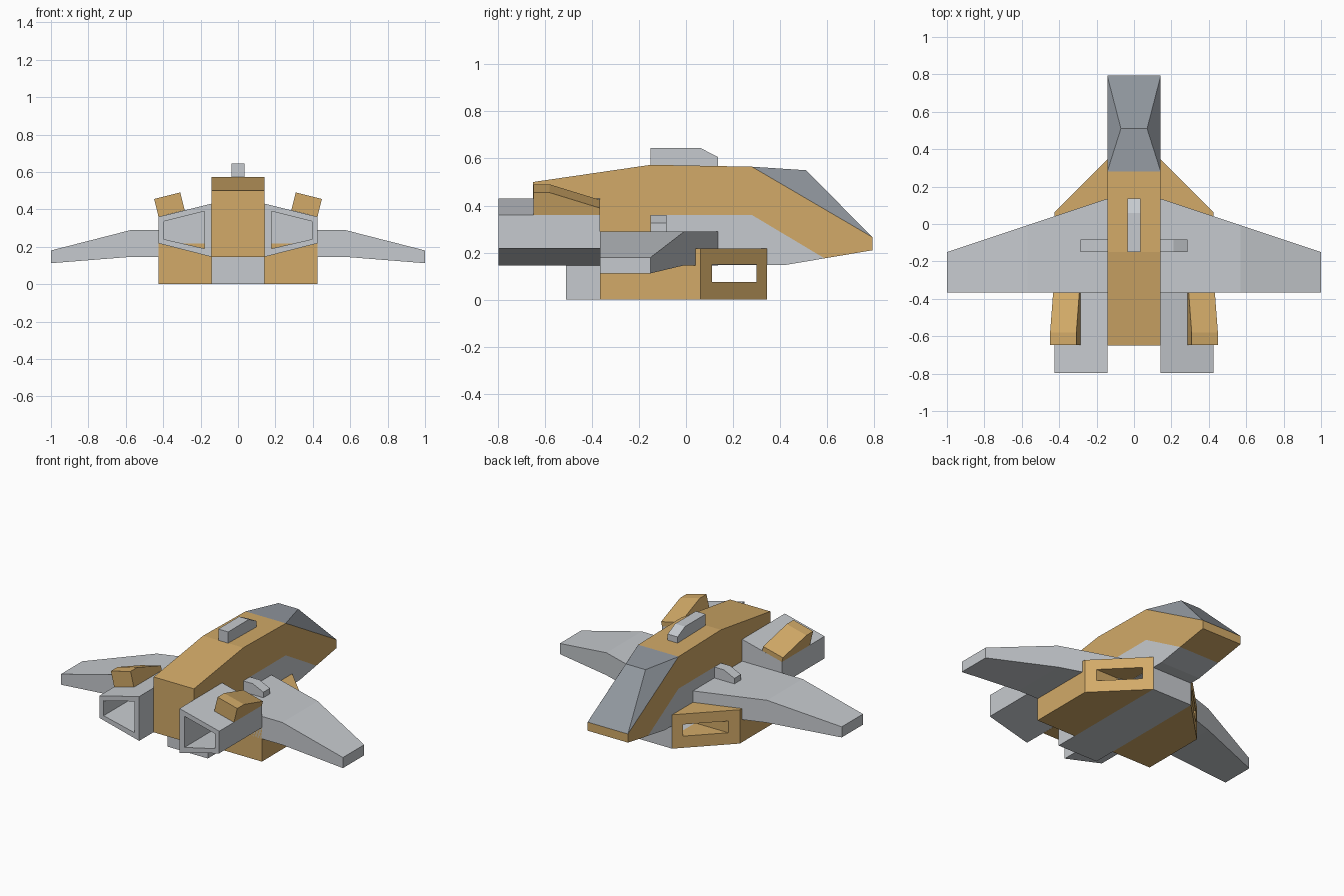
import bpy
import bmesh
from mathutils import Vector

if "Cube" in bpy.data.objects:
    bpy.data.objects.remove(bpy.data.objects["Cube"], do_unlink=True)


def material(name, rgb):
    mat = bpy.data.materials.new(name)
    mat.use_nodes = True
    mat.diffuse_color = (*rgb, 1)
    mat.node_tree.nodes["Principled BSDF"].inputs["Base Color"].default_value = (*rgb, 1)
    return mat


GOLD = material("gold paint", (0.645, 0.402, 0.138))
GRAY = material("light gray metal", (0.565, 0.59, 0.62))
GLASS = material("slate canopy", (0.288, 0.316, 0.35))
HALF = 0.143    # half width of the central body
REAR = -0.365   # rear edge of wings and pods


def finish(bm, name, mats, mirror=False):
    bmesh.ops.recalc_face_normals(bm, faces=bm.faces)
    mesh = bpy.data.meshes.new(name)
    bm.to_mesh(mesh)
    bm.free()
    for mat in mats:
        mesh.materials.append(mat)
    obj = bpy.data.objects.new(name, mesh)
    bpy.context.collection.objects.link(obj)
    if mirror:
        obj.modifiers.new("mirror", "MIRROR").use_mirror_merge = False
    return obj


def place(axis, p, t):
    """Point of a 2D profile, moved by t along the given axis."""
    if axis == "x":
        return (t, p[0], p[1])
    if axis == "y":
        return (p[0], t, p[1])
    return (p[0], p[1], t)


def prism_mesh(axis, profile, start, end):
    bm = bmesh.new()
    a, b = [[bm.verts.new(place(axis, p, t)) for p in profile] for t in (start, end)]
    bm.faces.new(a)
    bm.faces.new(b)
    for i in range(len(a)):
        j = (i + 1) % len(a)
        bm.faces.new((a[i], a[j], b[j], b[i]))
    return bm


def prism(name, mat, axis, profile, start, end, mirror=False):
    return finish(prism_mesh(axis, profile, start, end), name, [mat], mirror)


def hull(name, mat, points, mirror=False):
    bm = bmesh.new()
    for p in points:
        bm.verts.new(p)
    bmesh.ops.convex_hull(bm, input=bm.verts)
    bmesh.ops.dissolve_limit(bm, angle_limit=0.01, verts=bm.verts, edges=bm.edges)
    return finish(bm, name, [mat], mirror)


# Fuselage: side profile, cut along the paint border so the belly is gray
side = [(-0.65, 0.145), (-0.65, 0.5), (-0.15, 0.573), (0.28, 0.565),
        (0.793, 0.265), (0.793, 0.21), (0.42, 0.147)]
bm = prism_mesh("x", side, -HALF, HALF)
knee, chin = Vector((0, 0.28, 0.36)), Vector((0, 0.59, 0.175))
slope = Vector((0, knee.z - chin.z, chin.y - knee.y))
borders = [(knee, Vector((0, 0, 1))), (knee, slope), (Vector((0, -0.15, 0)), Vector((0, -1, 0)))]
for point, normal in borders:
    bmesh.ops.bisect_plane(bm, geom=bm.verts[:] + bm.edges[:] + bm.faces[:],
                           plane_co=point, plane_no=normal)
for face in bm.faces:
    mid = face.calc_center_median()
    face.material_index = int(all((mid - p).dot(n) < 0 for p, n in borders))
finish(bm, "fuselage", [GOLD, GRAY])

# Faceted canopy over the sloping nose
hull("canopy", GLASS, [(s * x, y, z) for s in (-1, 1) for x, y, z in
                       [(HALF, 0.28, 0.565), (HALF, 0.793, 0.265), (0.07, 0.51, 0.55)]])

# Dorsal block
prism("dorsal_block", GRAY, "x", [(-0.15, 0.56), (-0.15, 0.645), (0.06, 0.645),
                                  (0.135, 0.607), (0.135, 0.56)], -0.035, 0.035)

# Lower keel and side pods, pierced by a duct between the angled intakes
keel = prism("keel", GRAY, "x", [(-0.51, 0), (-0.51, 0.146), (0.345, 0.146), (0.345, 0)],
             -HALF, HALF)
pods = prism("intake_pods", GOLD, "z", [(HALF, REAR), (0.425, REAR), (0.425, 0.062),
                                        (HALF, 0.345)], 0, 0.217, True)
duct = prism("duct_cutter", GRAY, "z", [(0.44, 0.11), (0.25, 0.30), (-0.25, 0.30),
                                        (-0.44, 0.11)], 0.075, 0.15)
duct.hide_render = True
for obj in (keel, pods):
    cut = obj.modifiers.new("duct", "BOOLEAN")
    cut.operation, cut.solver, cut.object = "DIFFERENCE", "EXACT", duct
    bpy.context.view_layer.objects.active = obj
    for mod in [m.name for m in obj.modifiers]:
        bpy.ops.object.modifier_apply(modifier=mod)
    while len(obj.data.materials) > 1:
        obj.data.materials.pop()
bpy.data.objects.remove(duct, do_unlink=True)


# Wings: level root panel and drooping tip panel
def wing_section(x, low, high):
    lead = 0.135 - (x - HALF) / (1 - HALF) * 0.285
    return [(x, y, z) for y in (REAR, lead) for z in (low, high)]


root, kink, tip = (wing_section(*s) for s in
                   [(HALF, 0.146, 0.29), (0.57, 0.146, 0.29), (1, 0.112, 0.18)])
bm = bmesh.new()
rings = [[bm.verts.new(s[i]) for i in (0, 1, 3, 2)] for s in (root, kink, tip)]
for a, b in zip(rings, rings[1:]):
    for i in range(4):
        j = (i + 1) % 4
        bm.faces.new((a[i], a[j], b[j], b[i]))
bm.faces.new(rings[0])
bm.faces.new(rings[-1])
finish(bm, "wings", [GRAY], True)

# Small fairings at the wing roots
prism("wing_root_fairings", GRAY, "y", [(HALF, 0.28), (HALF, 0.36), (0.21, 0.36),
                                        (0.285, 0.325), (0.285, 0.28)], -0.15, -0.083, True)

# Engines: tapered hollow tubes
outer = [(HALF, 0.43), (0.425, 0.36), (0.425, 0.218), (HALF, 0.146)]
inner = [(0.178, 0.39), (0.395, 0.336), (0.395, 0.24), (0.178, 0.19)]
bm = bmesh.new()
loops = [[bm.verts.new(place("y", p, t)) for p in shape]
         for shape, t in [(outer, -0.797), (outer, REAR), (inner, REAR), (inner, -0.797)]]
for a, b in zip(loops, loops[1:] + loops[:1]):
    for i in range(4):
        j = (i + 1) % 4
        bm.faces.new((a[i], a[j], b[j], b[i]))
finish(bm, "engines", [GRAY], True)

# Bulkheads closing the engine fronts above the wings
prism("engine_bulkheads", GRAY, "y", [(0.16, 0.285), (0.16, 0.41), (0.41, 0.348),
                                      (0.41, 0.285)], REAR - 0.008, REAR, True)

# Wedge fins standing on the slanted engine tops
base = [Vector((0.285, 0, 0.395)), Vector((0.425, 0, 0.36))]
up = Vector((0.24, 0, 0.97))
hull("engine_fins", GOLD, [b + up * h + Vector((0, y, 0)) for b in base for y, h in
                           [(-0.648, 0), (-0.648, 0.098), (-0.58, 0.098),
                            (REAR, 0.03), (REAR, 0)]], True)
